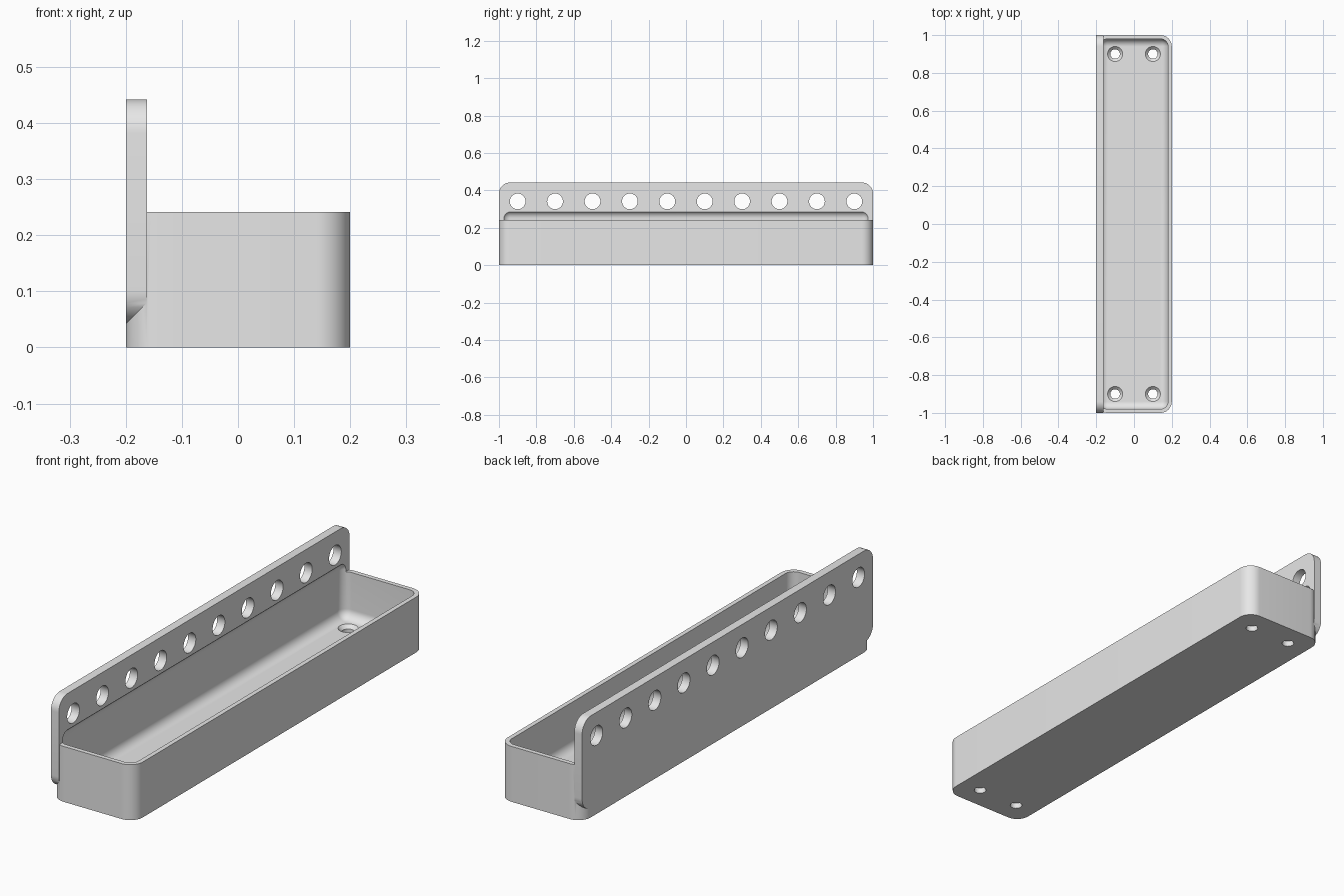
import bpy
import bmesh
from math import pi
from mathutils import Matrix, Vector

old = bpy.data.objects.get("Cube")
if old:
    bpy.data.objects.remove(old, do_unlink=True)

grey = bpy.data.materials.new("light_grey")
grey.use_nodes = True
grey.diffuse_color = (0.8, 0.8, 0.8, 1)
grey.node_tree.nodes["Principled BSDF"].inputs["Base Color"].default_value = (0.8, 0.8, 0.8, 1)


def finish(name, bm):
    bmesh.ops.recalc_face_normals(bm, faces=bm.faces[:])
    mesh = bpy.data.meshes.new(name)
    bm.to_mesh(mesh)
    bm.free()
    mesh.materials.append(grey)
    obj = bpy.data.objects.new(name, mesh)
    bpy.context.collection.objects.link(obj)
    return obj


def rounded_box(name, low, high, radius, axis=None, segments=12):
    """Box with rounded edges along one axis, or along all edges."""
    low, high = Vector(low), Vector(high)
    bm = bmesh.new()
    size = Matrix.Diagonal((*(high - low), 1))
    bmesh.ops.create_cube(bm, size=1, matrix=Matrix.Translation((low + high) / 2) @ size)
    edges = [e for e in bm.edges if axis is None
             or abs((e.verts[0].co - e.verts[1].co)[axis]) > 0.01]
    bmesh.ops.bevel(bm, geom=edges, offset=radius, segments=segments,
                    profile=0.5, affect='EDGES', clamp_overlap=False)
    return finish(name, bm)


def round_cutters(name, centres, r1, r2, depth, turn=Matrix.Identity(4)):
    bm = bmesh.new()
    for c in centres:
        bmesh.ops.create_cone(bm, cap_ends=True, segments=48, radius1=r1, radius2=r2,
                              depth=depth, matrix=Matrix.Translation(c) @ turn)
    return finish(name, bm)


def combine(target, other, operation):
    mod = target.modifiers.new(other.name, 'BOOLEAN')
    mod.operation = operation
    mod.solver = 'EXACT'
    mod.object = other
    bpy.context.view_layer.objects.active = target
    bpy.ops.object.modifier_apply(modifier=mod.name)
    bpy.data.objects.remove(other, do_unlink=True)


# Tray body with rounded upright corners, joined to the rounded back plate
tray = rounded_box("tray_with_back_plate", (-0.2, -1, 0), (0.2, 1, 0.241), 0.06, axis=2)
plate = rounded_box("back_plate", (-0.2, -1, 0.042), (-0.1625, 1, 0.442), 0.06, axis=0)
combine(tray, plate, 'UNION')

# Hollow with filleted edges, sinking slightly into the plate
hollow = rounded_box("hollow", (-0.18, -0.98, 0.04), (0.18, 0.98, 0.291), 0.04)
combine(tray, hollow, 'DIFFERENCE')

# Row of round holes through the plate
row = [(-0.18, -0.9 + 0.2 * i, 0.341) for i in range(10)]
combine(tray, round_cutters("plate_holes", row, 0.042, 0.042, 0.2,
                            Matrix.Rotation(pi / 2, 4, 'Y')), 'DIFFERENCE')

# Countersunk screw holes in the floor
spots = [(x, y) for x in (-0.1, 0.1) for y in (-0.9, 0.9)]
combine(tray, round_cutters("screw_shafts", [(x, y, 0.01) for x, y in spots],
                            0.025, 0.025, 0.1), 'DIFFERENCE')
combine(tray, round_cutters("screw_sinks", [(x, y, 0.04) for x, y in spots],
                            0.02, 0.06, 0.04), 'DIFFERENCE')

# Smooth fillets, crisp rims
bpy.ops.object.select_all(action='DESELECT')
tray.select_set(True)
bpy.context.view_layer.objects.active = tray
bpy.ops.object.shade_smooth_by_angle(angle=pi / 6)
